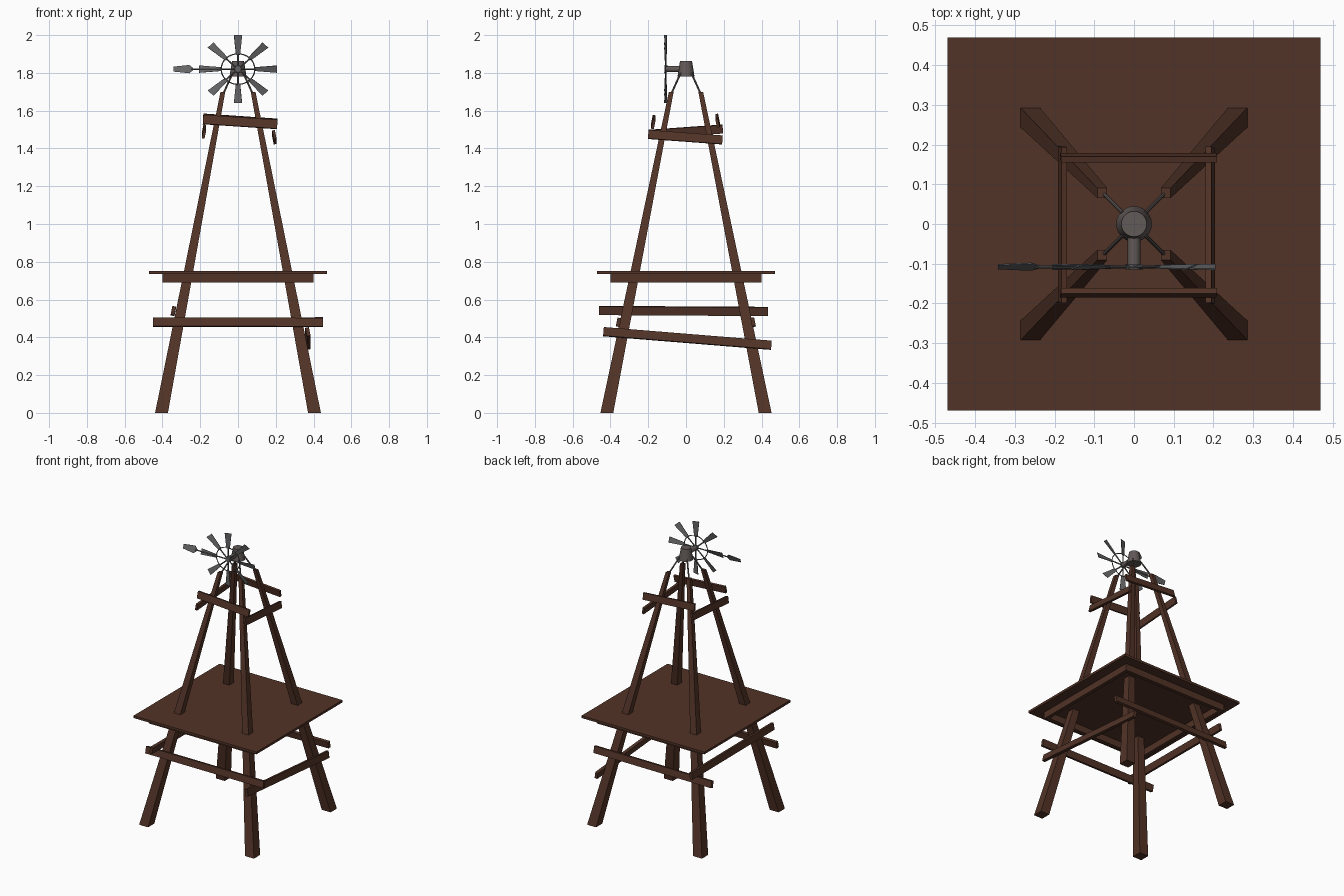
import bpy, bmesh, math
from mathutils import Vector, Matrix

if "Cube" in bpy.data.objects:
    bpy.data.objects.remove(bpy.data.objects["Cube"])


def material(name, color):
    m = bpy.data.materials.new(name)
    m.diffuse_color = (*color, 1)
    m.use_nodes = True
    m.node_tree.nodes["Principled BSDF"].inputs["Base Color"].default_value = m.diffuse_color
    return m


WOOD = material("dark_wood", (0.085, 0.033, 0.020))
IRON = material("dull_iron", (0.12, 0.10, 0.095))
STEEL = material("grey_steel", (0.13, 0.13, 0.135))


def finish(name, bm, mat, smooth=False):
    bmesh.ops.recalc_face_normals(bm, faces=bm.faces)
    me = bpy.data.meshes.new(name)
    bm.to_mesh(me)
    bm.free()
    me.materials.append(mat)
    ob = bpy.data.objects.new(name, me)
    bpy.context.collection.objects.link(ob)
    if smooth:
        bpy.context.view_layer.objects.active = ob
        ob.select_set(True)
        bpy.ops.object.shade_smooth_by_angle(angle=math.radians(40))
        ob.select_set(False)
    return ob


def loft(bm, a, b):
    """Closed solid between two matching rings of points."""
    va, vb = [bm.verts.new(p) for p in a], [bm.verts.new(p) for p in b]
    n = len(va)
    bm.faces.new(va)
    bm.faces.new(vb[::-1])
    for i in range(n):
        j = (i + 1) % n
        bm.faces.new((va[i], vb[i], vb[j], va[j]))


def section(c, u, v):
    return [c + u * i + v * j for i, j in ((-1, -1), (1, -1), (1, 1), (-1, 1))]


def beam(name, p0, p1, inward, height, thick):
    """Plank leaning inward with the slope of the legs."""
    p0, p1 = Vector(p0), Vector(p1)
    along = (p1 - p0).normalized()
    up = Vector(inward) * 0.2 + Vector((0, 0, 1))
    up = (up - along * up.dot(along)).normalized()
    side = along.cross(up)
    bm = bmesh.new()
    loft(bm, section(p0, side * thick / 2, up * height / 2),
         section(p1, side * thick / 2, up * height / 2))
    finish(name, bm, WOOD)


def cone(bm, p0, p1, r0, r1, sides):
    p0, p1 = Vector(p0), Vector(p1)
    d = p1 - p0
    mat = Matrix.Translation((p0 + p1) / 2) @ d.to_track_quat('Z', 'Y').to_matrix().to_4x4()
    bmesh.ops.create_cone(bm, cap_ends=True, segments=sides, radius1=r0,
                          radius2=r1, depth=d.length, matrix=mat)


def box(name, lo, hi):
    bm = bmesh.new()
    loft(bm, [(lo[0], lo[1], lo[2]), (hi[0], lo[1], lo[2]), (hi[0], hi[1], lo[2]), (lo[0], hi[1], lo[2])],
         [(lo[0], lo[1], hi[2]), (hi[0], lo[1], hi[2]), (hi[0], hi[1], hi[2]), (lo[0], hi[1], hi[2])])
    finish(name, bm, WOOD)


# Tapered legs and the rods that carry the head
X, Y = Vector((1, 0, 0)), Vector((0, 1, 0))
for fy, yn in ((-1, "front"), (1, "back")):
    for fx, xn in ((-1, "left"), (1, "right")):
        bm = bmesh.new()
        loft(bm, section(Vector((fx * 0.405, fy * 0.419, 0)), X * 0.034, Y * 0.034),
             section(Vector((fx * 0.08, fy * 0.078, 1.70)), X * 0.0125, Y * 0.0125))
        finish(f"{yn}_{xn}_leg", bm, WOOD)
        bm = bmesh.new()
        cone(bm, (fx * 0.082, fy * 0.082, 1.68), (fx * 0.028, fy * 0.028, 1.80), 0.005, 0.005, 8)
        finish(f"{yn}_{xn}_rod", bm, IRON)

# Platform with a frame below
box("platform", (-0.47, -0.47, 0.736), (0.47, 0.47, 0.752))
for s, n in ((-1, "front"), (1, "back")):
    y0, y1 = sorted((s * 0.40, s * 0.375))
    box(f"{n}_platform_beam", (-0.40, y0, 0.69), (0.40, y1, 0.736))
for s, n in ((-1, "left"), (1, "right")):
    x0, x1 = sorted((s * 0.40, s * 0.375))
    box(f"{n}_platform_beam", (x0, -0.375, 0.69), (x1, 0.375, 0.736))

# Lower crooked braces
beam("front_lower_brace", (-0.45, -0.357, 0.480), (0.45, -0.357, 0.479), (0, 1, 0), 0.046, 0.02)
beam("back_lower_brace", (-0.45, 0.355, 0.478), (0.45, 0.355, 0.482), (0, -1, 0), 0.046, 0.02)
beam("left_lower_brace", (-0.342, -0.46, 0.542), (-0.342, 0.435, 0.537), (1, 0, 0), 0.046, 0.02)
beam("right_lower_brace", (0.370, -0.437, 0.430), (0.370, 0.452, 0.358), (-1, 0, 0), 0.046, 0.02)

# Upper crooked braces
beam("front_upper_brace", (-0.185, -0.173, 1.553), (0.208, -0.173, 1.527), (0, 1, 0), 0.048, 0.015)
beam("back_upper_brace", (-0.185, 0.167, 1.561), (0.208, 0.167, 1.534), (0, -1, 0), 0.046, 0.015)
beam("left_upper_brace", (-0.180, -0.197, 1.475), (-0.180, 0.195, 1.503), (1, 0, 0), 0.046, 0.015)
beam("right_upper_brace", (0.192, -0.200, 1.474), (0.192, 0.193, 1.445), (-1, 0, 0), 0.046, 0.015)

# Head housing and shaft
bm = bmesh.new()
cone(bm, (0, 0, 1.782), (0, 0, 1.862), 0.045, 0.032, 24)
finish("head_housing", bm, IRON, True)
C = Vector((0, -0.108, 1.82))
bm = bmesh.new()
cone(bm, (0, -0.02, 1.82), (0, -0.104, 1.82), 0.016, 0.016, 16)
finish("wheel_shaft", bm, IRON, True)
bm = bmesh.new()
cone(bm, C + Y * 0.006, C - Y * 0.006, 0.021, 0.017, 16)
finish("wheel_hub", bm, STEEL, True)

# Eight pitched blades with spokes; the wheel is slightly wider than tall
STRETCH = Matrix.Translation(C) @ Matrix.Diagonal((1.14, 1, 1, 1))
for i in range(8):
    turn = STRETCH @ Matrix.Rotation(i * math.pi / 4, 4, 'Y')
    bm = bmesh.new()
    pitch = math.radians(18)
    u = Vector((math.cos(pitch), math.sin(pitch), 0))
    v = Vector((-math.sin(pitch), math.cos(pitch), 0))
    loft(bm, section(Vector((0, 0, 0.075)), u * 0.010, v * 0.0015),
         section(Vector((0, 0, 0.18)), u * 0.020, v * 0.0015))
    cone(bm, (0, 0, 0.01), (0, 0, 0.08), 0.004, 0.004, 8)
    bm.transform(turn)
    finish(f"blade_{i + 1}", bm, STEEL)

# Wheel ring
bpy.ops.mesh.primitive_torus_add(major_segments=32, minor_segments=6,
                                 major_radius=0.081, minor_radius=0.003,
                                 location=C, rotation=(math.pi / 2, 0, 0))
ring = bpy.context.object
ring.name = "wheel_ring"
ring.scale = (1.1, 1, 1)
ring.data.materials.append(STEEL)
ring.select_set(False)

# Tail vane on its rod, tilted a little
bm = bmesh.new()
outline = [(-0.342, -0.013), (-0.258, -0.022), (-0.238, -0.006),
           (-0.238, 0.006), (-0.258, 0.022), (-0.342, 0.013)]
loft(bm, [C + Vector((x, z * 0.4 - 0.001, z)) for x, z in outline],
     [C + Vector((x, z * 0.4 + 0.002, z)) for x, z in outline])
finish("tail_vane", bm, STEEL)
bm = bmesh.new()
cone(bm, C + X * -0.25, C, 0.004, 0.004, 8)
finish("tail_rod", bm, STEEL)
